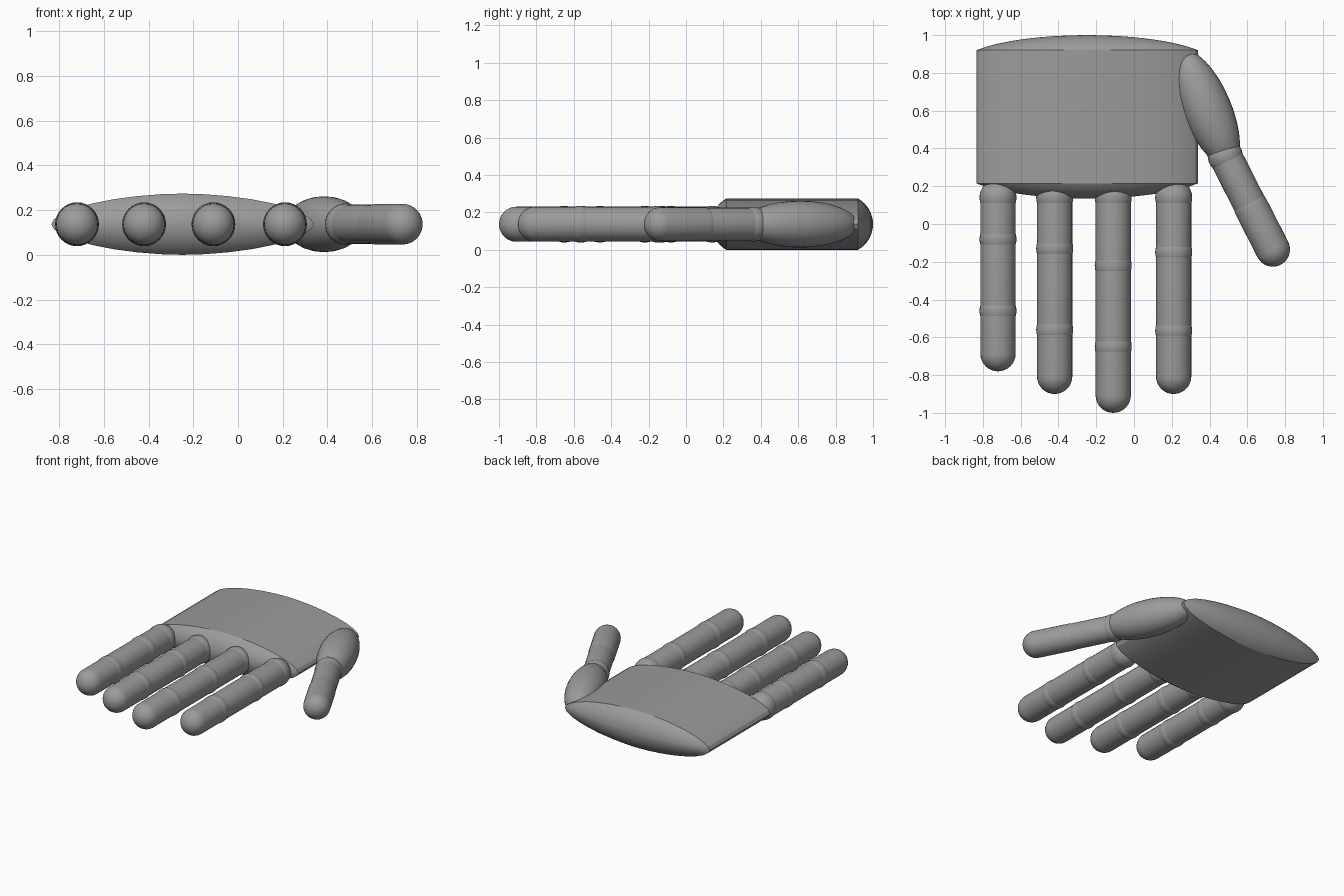
import bpy, bmesh
from math import sin, cos, pi, radians
from mathutils import Vector

cube = bpy.data.objects.get("Cube")
if cube:
    bpy.data.objects.remove(cube, do_unlink=True)

mat = bpy.data.materials.new("grey")
mat.use_nodes = True
GREY = (0.33, 0.33, 0.33, 1)
mat.diffuse_color = GREY
mat.node_tree.nodes["Principled BSDF"].inputs["Base Color"].default_value = GREY

Z = 0.137  # height of the hand's middle plane
SEG = 32


def spow(v, p):
    return abs(v) ** p * (1 if v >= 0 else -1)


def dome(depth, start=0.0, steps=8):
    """Steps (distance, scale) of a dome from its rim towards its pole."""
    out = []
    for i in range(steps):
        a = start + (pi / 2 - start) * i / steps
        d = (sin(a) - sin(start)) / (1 - sin(start))
        out.append((d * depth, cos(a) / cos(start)))
    return out


def rounded_bar(name, a, b, rx, rz, depth, start=0.0, power=1.0):
    """Bar with an oval section between rims a and b, domed at both ends."""
    a, b = Vector((*a, Z)), Vector((*b, Z))
    axis = (b - a).normalized()
    up = Vector((0, 0, 1))
    side = up.cross(axis)
    cap = dome(depth, start)
    rings = [(a - axis * d, s) for d, s in reversed(cap)]
    rings += [(b + axis * d, s) for d, s in cap]
    bm = bmesh.new()
    loops = []
    for centre, s in rings:
        loop = []
        for k in range(SEG):
            t = 2 * pi * k / SEG
            offset = side * rx * spow(cos(t), power) + up * rz * spow(sin(t), power)
            loop.append(bm.verts.new(centre + offset * s))
        loops.append(loop)
    for lo, hi in zip(loops, loops[1:]):
        for k in range(SEG):
            n = (k + 1) % SEG
            bm.faces.new((lo[k], lo[n], hi[n], hi[k]))
    for loop, pole in ((loops[0], a - axis * depth), (loops[-1], b + axis * depth)):
        tip = bm.verts.new(pole)
        for k in range(SEG):
            bm.faces.new((loop[k], loop[(k + 1) % SEG], tip))
    bmesh.ops.remove_doubles(bm, verts=bm.verts[:], dist=1e-5)
    bmesh.ops.recalc_face_normals(bm, faces=bm.faces[:])
    mesh = bpy.data.meshes.new(name)
    bm.to_mesh(mesh)
    bm.free()
    mesh.materials.append(mat)
    ob = bpy.data.objects.new(name, mesh)
    bpy.context.collection.objects.link(ob)
    bpy.ops.object.select_all(action='DESELECT')
    ob.select_set(True)
    bpy.context.view_layer.objects.active = ob
    bpy.ops.object.shade_smooth_by_angle(angle=radians(25))
    return ob


def ball(name, x, y, r):
    return rounded_bar(name, (x, y + 1e-6), (x, y - 1e-6), r, r, r)


# Palm: flattened oval slab with shallow domed ends
rounded_bar("palm", (-0.248, 0.92), (-0.248, 0.215), 0.587, Z, 0.08,
            start=radians(30), power=1.1)

# Fingers: x, tip y, then the two knuckles' y
R = 0.0935
KNUCKLE = 0.098
BASE_Y = 0.14
fingers = {
    "little_finger": (-0.72, -0.78, -0.08, -0.46),
    "ring_finger": (-0.42, -0.90, -0.13, -0.56),
    "middle_finger": (-0.11, -1.0, -0.22, -0.65),
    "index_finger": (0.21, -0.90, -0.15, -0.565),
}
for name, (x, tip, *knuckles) in fingers.items():
    rounded_bar(name, (x, BASE_Y), (x, tip + R), R, R, R)
    for i, y in enumerate([BASE_Y] + knuckles):
        ball(f"{name}_knuckle_{i}", x, y, KNUCKLE)

# Thumb: long oval base, then two phalanges
mid = Vector((0.385, 0.61))
d = Vector((0.39, -0.92)).normalized()
rounded_bar("thumb_base", mid - d * 1e-4, mid + d * 1e-4, 0.13, 0.125, 0.33)
root, joint, end = (0.483, 0.36), (0.62, 0.09), (0.735, -0.135)
ball("thumb_knuckle", *root, 0.093)
rounded_bar("thumb_lower", root, joint, 0.088, 0.088, 0.088)
rounded_bar("thumb_upper", joint, end, 0.091, 0.091, 0.091)
